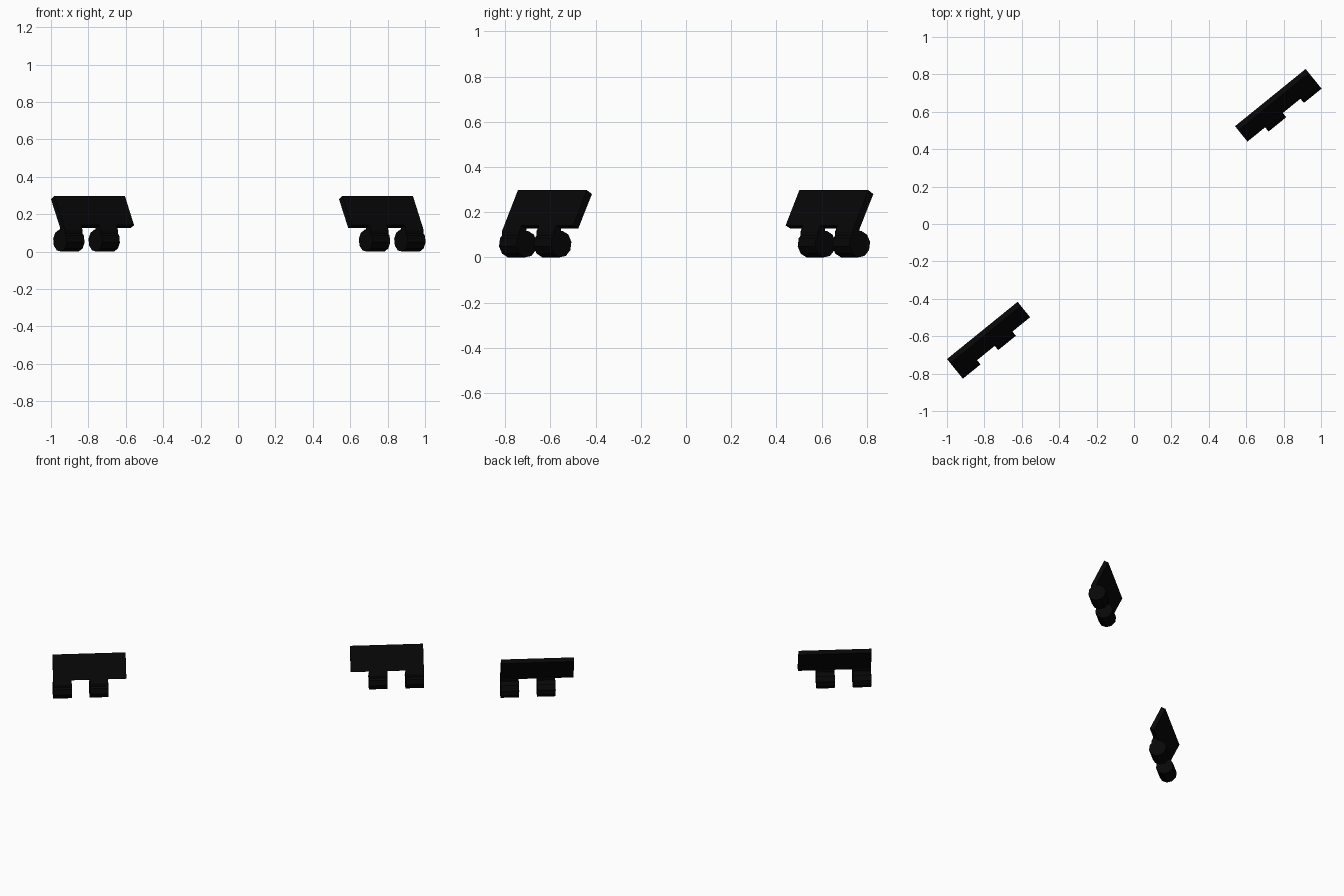
import bpy, bmesh, math
from mathutils import Matrix

if "Cube" in bpy.data.objects:
    bpy.data.objects.remove(bpy.data.objects["Cube"])

black = bpy.data.materials.new("black")
black.diffuse_color = (0.002, 0.002, 0.002, 1)
black.use_nodes = True
black.node_tree.nodes["Principled BSDF"].inputs["Base Color"].default_value = black.diffuse_color

ANGLE = math.radians(39)      # direction of the hinge axis in plan
LENGTH = 0.486
STEP = LENGTH / 4             # length of one knuckle
R, CV, CZ = 0.059, 0.077, 0.0585
PHI = math.radians(26.6)      # direction of the leaf normal in the section

# sections are (v, z): v is across the leaf, towards front right
leaf = [(0, 0.28), (0.078, 0.127), (0.106, 0.141), (0.028, 0.297)]
tab = [(0.078, 0.127), (0.085, 0.05), (0.119, 0.05), (0.119, 0.115), (0.106, 0.141)]
barrel = [(CV + R * math.cos(PHI + i * math.tau / 10),
           CZ + R * math.sin(PHI + i * math.tau / 10)) for i in range(10)]


def prism(name, section, start, length, origin):
    """Extrude a section along the hinge axis."""
    bm = bmesh.new()
    ends = [[bm.verts.new((u, -v, z)) for v, z in section]
            for u in (start, start + length)]
    bm.faces.new(ends[0])
    bm.faces.new(ends[1])
    for i in range(len(section)):
        j = (i + 1) % len(section)
        bm.faces.new((ends[0][i], ends[0][j], ends[1][j], ends[1][i]))
    bmesh.ops.recalc_face_normals(bm, faces=bm.faces[:])
    bm.transform(Matrix.Translation((*origin, 0)) @ Matrix.Rotation(ANGLE, 4, 'Z'))
    mesh = bpy.data.meshes.new(name)
    bm.to_mesh(mesh)
    bm.free()
    mesh.materials.append(black)
    bpy.context.collection.objects.link(bpy.data.objects.new(name, mesh))


# two interlocking hinge halves, knuckles offset by one step
for side, origin, offset in (("left", (-1.0, -0.722), 0), ("right", (0.54, 0.523), 1)):
    prism(side + "_leaf", leaf, 0, LENGTH, origin)
    for k in (0, 2):
        start = (k + offset) * STEP
        prism(side + "_tab", tab, start, STEP, origin)
        prism(side + "_knuckle", barrel, start, STEP, origin)
